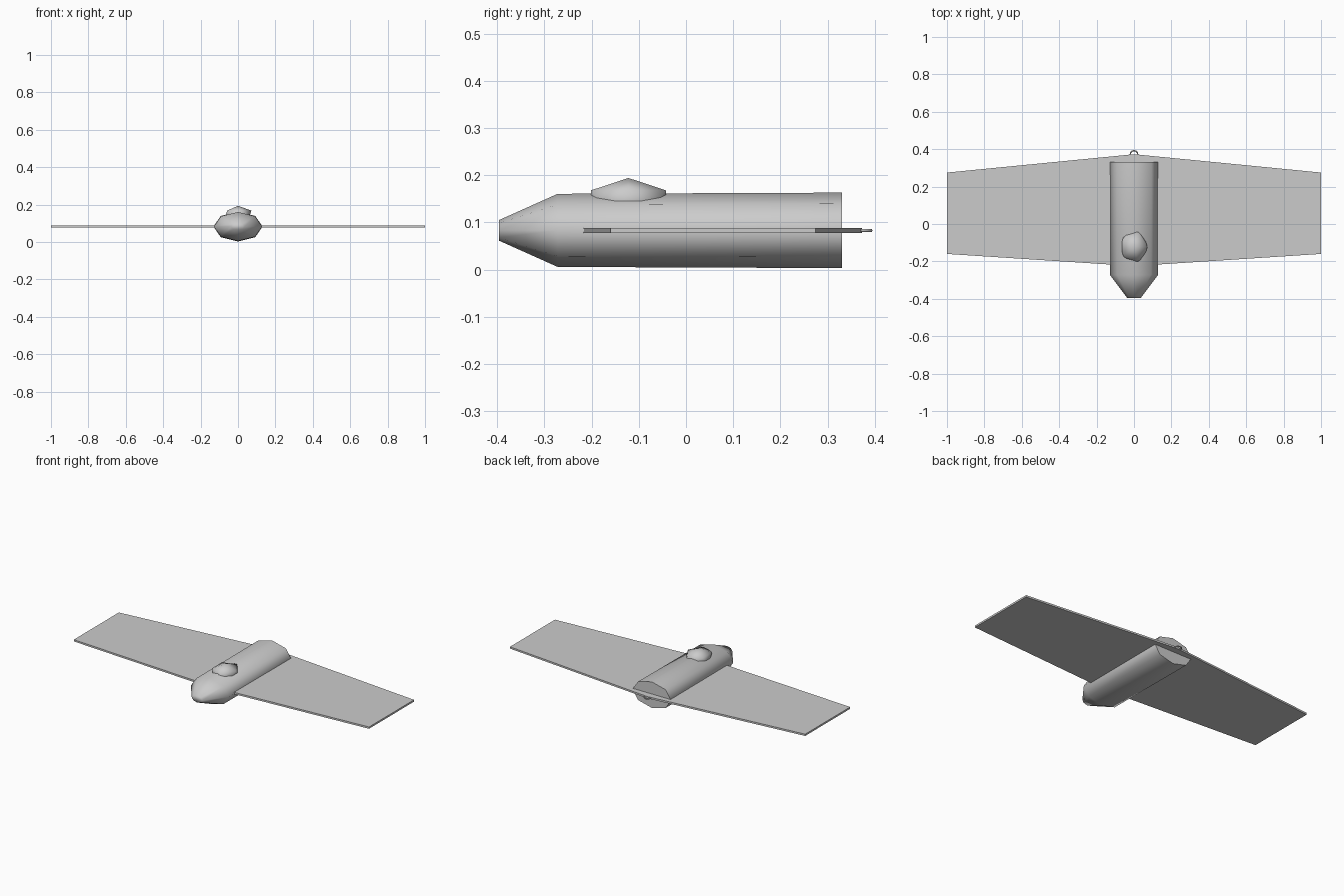
import bpy, bmesh, math
from mathutils import Matrix

if "Cube" in bpy.data.objects:
    bpy.data.objects.remove(bpy.data.objects["Cube"])

MID = 0.083  # height of the centre line


def finish(name, bm, angle=None):
    bmesh.ops.recalc_face_normals(bm, faces=bm.faces)
    mesh = bpy.data.meshes.new(name)
    bm.to_mesh(mesh)
    bm.free()
    obj = bpy.data.objects.new(name, mesh)
    bpy.context.collection.objects.link(obj)
    if angle:
        bpy.ops.object.select_all(action='DESELECT')
        obj.select_set(True)
        bpy.context.view_layer.objects.active = obj
        bpy.ops.object.shade_smooth_by_angle(angle=math.radians(angle))
    return obj


# Fuselage: flattened eight-sided tube with a tapered nose
SIDES = 8
bm = bmesh.new()
rings = []
for y, rx, rz in [(-0.396, 0.036, 0.022), (-0.272, 0.129, 0.0775), (0.331, 0.131, 0.080)]:
    rings.append([bm.verts.new((rx * math.cos(i * math.tau / SIDES), y,
                                MID + rz * math.sin(i * math.tau / SIDES)))
                  for i in range(SIDES)])
for a, b in zip(rings, rings[1:]):
    for i in range(SIDES):
        j = (i + 1) % SIDES
        bm.faces.new((a[i], a[j], b[j], b[i]))
bm.faces.new(rings[0])
bm.faces.new(rings[-1])
finish("fuselage", bm, 75)

# Wing: one thin tapered plate across the full span
bm = bmesh.new()
outline = [(-1, -0.16), (0, -0.225), (1, -0.16), (1, 0.275), (0, 0.373), (-1, 0.275)]
plate = bm.faces.new([bm.verts.new((x, y, MID - 0.0055)) for x, y in outline])
extruded = bmesh.ops.extrude_face_region(bm, geom=[plate])["geom"]
bmesh.ops.translate(bm, vec=(0, 0, 0.011),
                    verts=[v for v in extruded if isinstance(v, bmesh.types.BMVert)])
finish("wing", bm)

# Canopy: squashed low-poly sphere sunk into the fuselage
bm = bmesh.new()
bmesh.ops.create_icosphere(bm, subdivisions=1, radius=1,
                           matrix=Matrix.Translation((0, -0.122, 0.147))
                           @ Matrix.Diagonal((0.080, 0.093, 0.047, 1)))
finish("canopy", bm, 75)

# Tail ring: small flat loop at the trailing edge
bpy.ops.mesh.primitive_torus_add(location=(0, 0.372, MID), major_radius=0.020,
                                 minor_radius=0.0035, major_segments=12, minor_segments=6)
bpy.context.object.name = "tail_ring"
bpy.ops.object.shade_smooth_by_angle(angle=math.radians(75))
